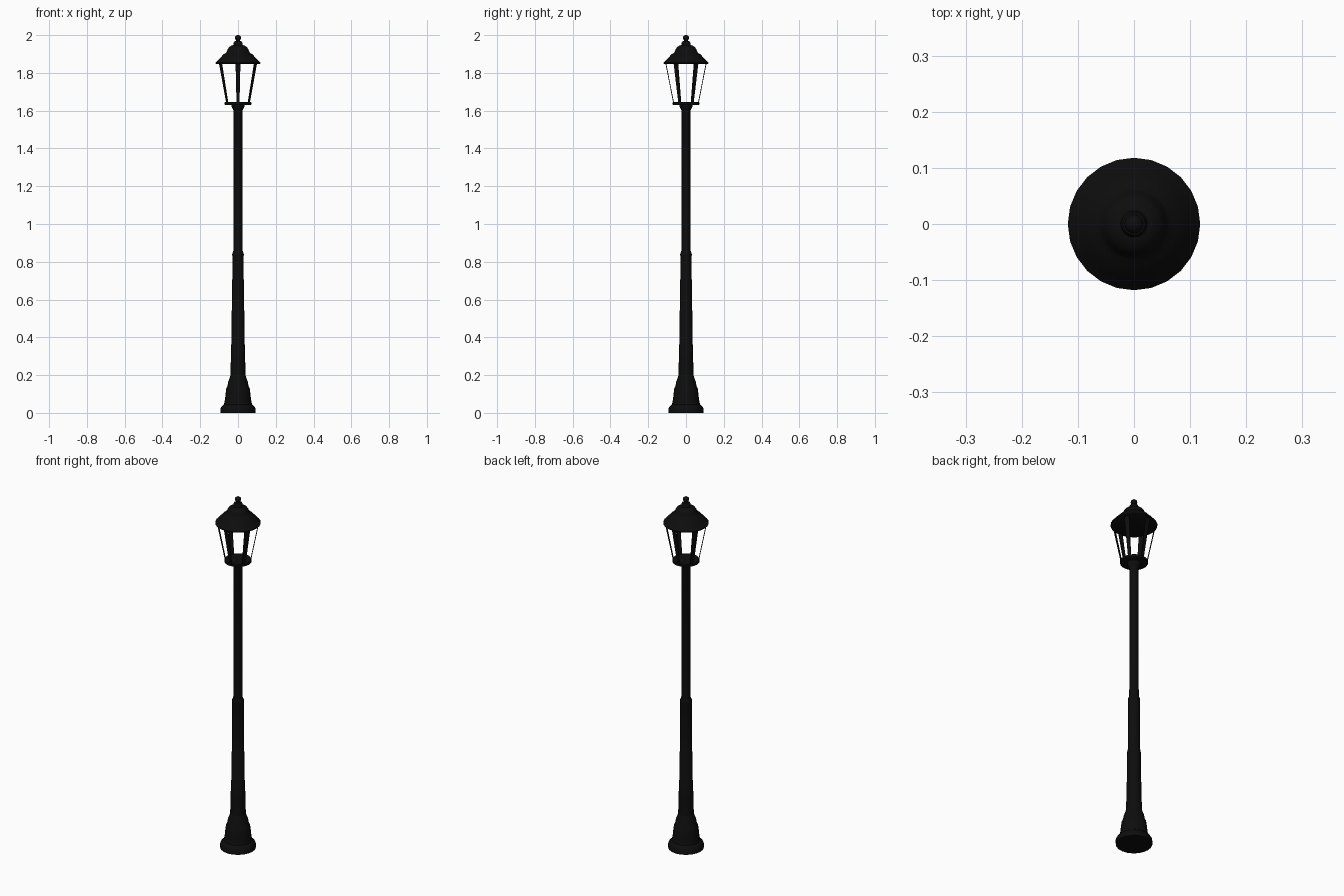
import bpy, bmesh, math
from mathutils import Vector

if "Cube" in bpy.data.objects:
    bpy.data.objects.remove(bpy.data.objects["Cube"])

black = bpy.data.materials.new("black iron")
black.diffuse_color = (0.004, 0.004, 0.004, 1)
black.use_nodes = True
black.node_tree.nodes["Principled BSDF"].inputs["Base Color"].default_value = black.diffuse_color


def finish(name, bm, smooth=True):
    bmesh.ops.recalc_face_normals(bm, faces=bm.faces)
    me = bpy.data.meshes.new(name)
    bm.to_mesh(me)
    bm.free()
    ob = bpy.data.objects.new(name, me)
    bpy.context.collection.objects.link(ob)
    me.materials.append(black)
    if smooth:
        bpy.ops.object.select_all(action='DESELECT')
        ob.select_set(True)
        bpy.context.view_layer.objects.active = ob
        bpy.ops.object.shade_smooth_by_angle(angle=math.radians(35))
    return ob


def lathe(name, profile, sides=20):
    """Closed turned solid from (radius, height) pairs."""
    bm = bmesh.new()
    rings = []
    for r, z in profile:
        rings.append([bm.verts.new((r * math.cos(2 * math.pi * i / sides),
                                    r * math.sin(2 * math.pi * i / sides), z))
                      for i in range(sides)])
    for a, b in zip(rings, rings[1:]):
        for i in range(sides):
            j = (i + 1) % sides
            bm.faces.new((a[i], a[j], b[j], b[i]))
    bm.faces.new(rings[0])
    bm.faces.new(rings[-1])
    return finish(name, bm)


# flared foot
lathe("base", [(.092, 0), (.092, .025), (.086, .035), (.074, .045), (.069, .07),
               (.066, .10), (.062, .13), (.056, .14), (.052, .165), (.044, .185),
               (.040, .20)])
# stepped lower column
lathe("lower_column", [(.041, .185), (.038, .28), (.037, .36), (.035, .365), (.034, .54),
                       (.031, .55), (.030, .83), (.031, .835), (.030, .845), (.025, .857)])
# slim pole with flared top
lathe("upper_pole", [(.024, .85), (.023, 1.60), (.026, 1.605), (.033, 1.62), (.036, 1.632)])
# lantern floor
lathe("lantern_floor", [(.070, 1.631), (.071, 1.635), (.071, 1.642), (.068, 1.645)], 24)
# stepped domed roof
lathe("roof", [(.112, 1.846), (.118, 1.85), (.118, 1.854), (.104, 1.868), (.100, 1.874),
               (.086, 1.888), (.076, 1.899), (.064, 1.906), (.058, 1.915), (.054, 1.927),
               (.046, 1.938), (.034, 1.945), (.024, 1.948)], 24)
# finial
lathe("finial", [(.024, 1.946), (.024, 1.958), (.020, 1.966), (.010, 1.969), (.010, 1.973),
                 (.015, 1.979), (.017, 1.985), (.015, 1.992), (.009, 1.998), (.003, 2.0)], 16)

# six flat tapered lantern bars
for k in range(6):
    a = math.radians(30 + 60 * k)
    out = Vector((math.cos(a), math.sin(a), 0))
    side = Vector((-out.y, out.x, 0))
    bm = bmesh.new()
    vs = [bm.verts.new(out * (r + t) + side * s * w + Vector((0, 0, z)))
          for r, w, z in ((.066, .008, 1.643), (.107, .013, 1.852))
          for t, s in ((-.002, -1), (.002, -1), (.002, 1), (-.002, 1))]
    bm.faces.new(vs[:4])
    bm.faces.new(vs[4:])
    for i in range(4):
        j = (i + 1) % 4
        bm.faces.new((vs[i], vs[j], vs[4 + j], vs[4 + i]))
    finish("lantern_bar_%d" % (k + 1), bm, False)
